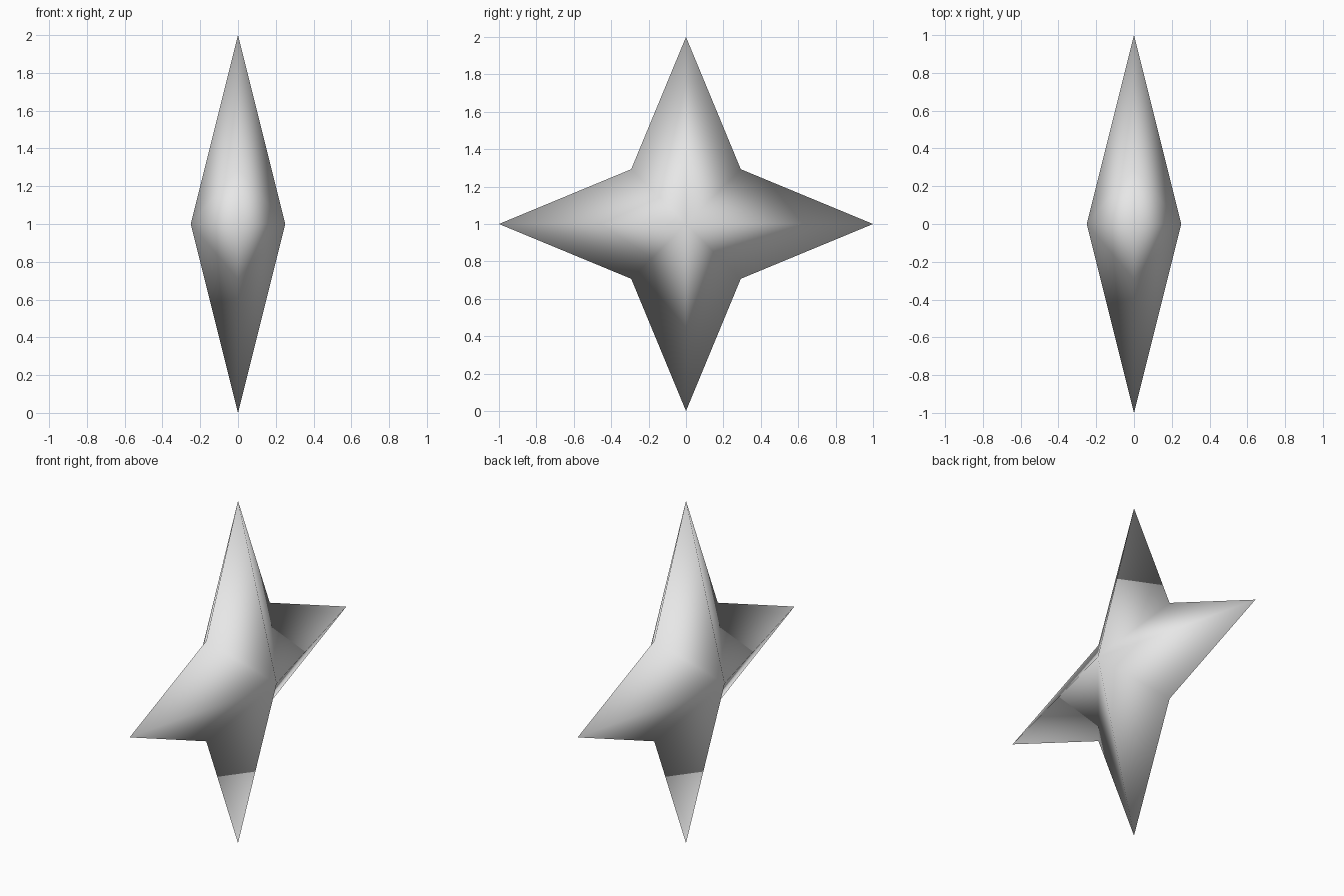
import bpy
import bmesh
from math import sin, cos, pi, sqrt

cube = bpy.data.objects.get("Cube")
if cube:
    bpy.data.objects.remove(cube, do_unlink=True)

POINTS = 4
TIP_RADIUS = 1.0
NOTCH_RADIUS = sqrt(2) - 1
HALF_DEPTH = 0.25
CENTRE_Z = 1.0

# Plain light grey surface
grey = bpy.data.materials.new("light_grey")
grey.use_nodes = True
colour = (0.8, 0.8, 0.8, 1)
grey.diffuse_color = colour
grey.node_tree.nodes["Principled BSDF"].inputs["Base Color"].default_value = colour

# Star outline in the YZ plane, alternating tips and notches
bm = bmesh.new()
ring = []
for i in range(POINTS * 2):
    radius = NOTCH_RADIUS if i % 2 else TIP_RADIUS
    angle = i * pi / POINTS
    ring.append(bm.verts.new((0, radius * cos(angle), CENTRE_Z + radius * sin(angle))))

# Raised centre on each side, fanned out to the outline
for side in (1, -1):
    apex = bm.verts.new((side * HALF_DEPTH, 0, CENTRE_Z))
    for a, b in zip(ring, ring[1:] + ring[:1]):
        bm.faces.new((apex, a, b) if side > 0 else (apex, b, a))

# Smooth shading over the whole star
bmesh.ops.recalc_face_normals(bm, faces=bm.faces)
for face in bm.faces:
    face.smooth = True

mesh = bpy.data.meshes.new("four_pointed_star")
bm.to_mesh(mesh)
bm.free()
mesh.materials.append(grey)
star = bpy.data.objects.new("four_pointed_star", mesh)
bpy.context.collection.objects.link(star)
